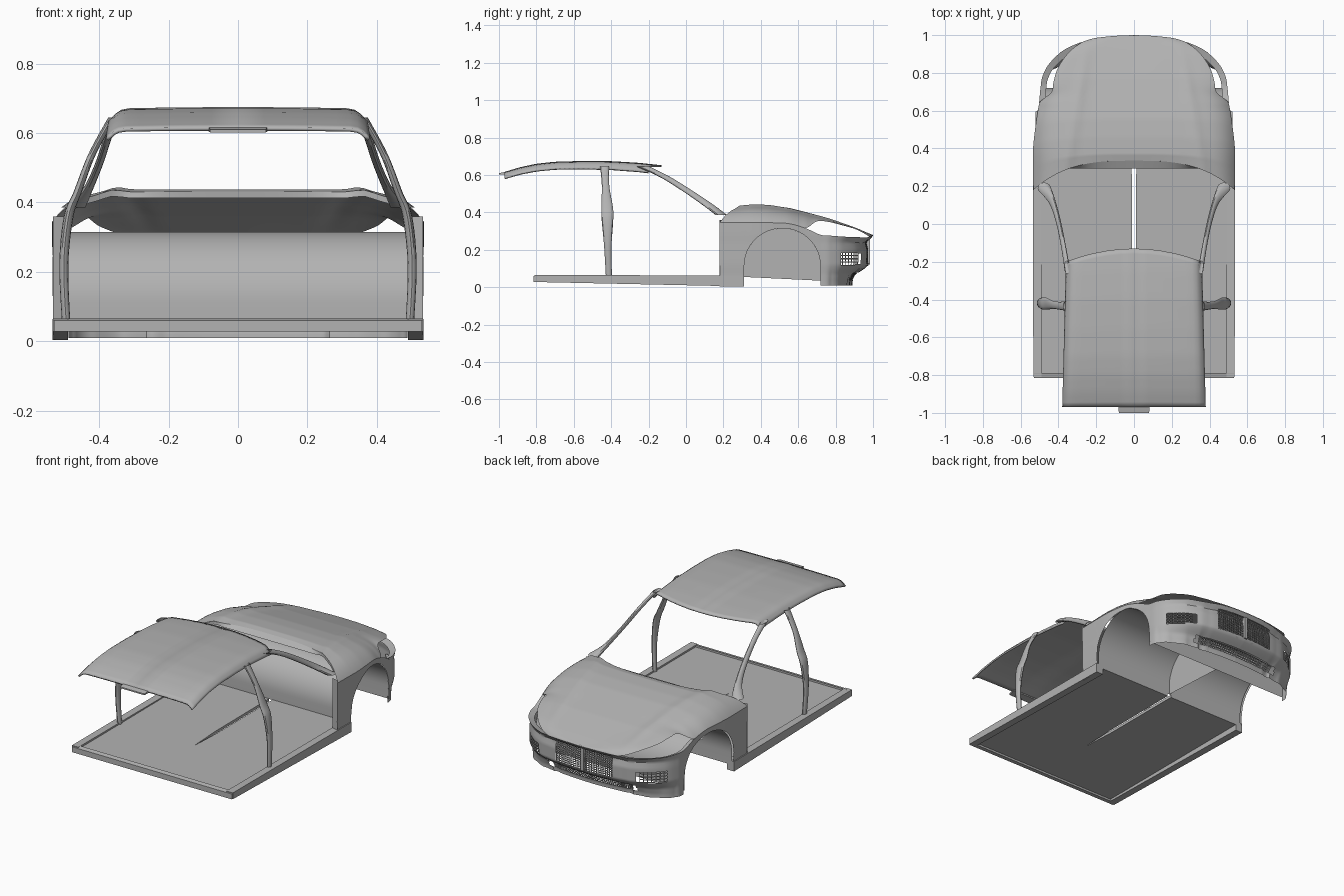
import bpy, bmesh, math
from mathutils import Vector

if "Cube" in bpy.data.objects:
    bpy.data.objects.remove(bpy.data.objects["Cube"])

grey = bpy.data.materials.new("body_grey")
grey.diffuse_color = (0.45, 0.45, 0.45, 1)
grey.use_nodes = True
grey.node_tree.nodes["Principled BSDF"].inputs["Base Color"].default_value = grey.diffuse_color


def finish(name, bm, outward=None, mirror=True, wire=0, solid=0):
    bmesh.ops.remove_doubles(bm, verts=bm.verts, dist=0.0004)
    bm.normal_update()
    if outward is None:
        bmesh.ops.recalc_face_normals(bm, faces=bm.faces)
    else:
        total = sum((f.normal * f.calc_area() for f in bm.faces), Vector())
        if total.dot(Vector(outward)) < 0:
            bmesh.ops.reverse_faces(bm, faces=bm.faces)
    me = bpy.data.meshes.new(name)
    bm.to_mesh(me)
    bm.free()
    me.materials.append(grey)
    ob = bpy.data.objects.new(name, me)
    bpy.context.collection.objects.link(ob)
    bpy.ops.object.select_all(action='DESELECT')
    ob.select_set(True)
    bpy.context.view_layer.objects.active = ob
    bpy.ops.object.shade_smooth_by_angle(angle=math.radians(35))
    if wire:
        w = ob.modifiers.new("bars", 'WIREFRAME')
        w.thickness = wire
    if solid:
        s = ob.modifiers.new("thickness", 'SOLIDIFY')
        s.thickness = solid
    if mirror:
        m = ob.modifiers.new("mirror", 'MIRROR')
        m.merge_threshold = 0.0005
    return ob


def add_grid(bm, fn, us, vs, skip=None):
    rows = [[bm.verts.new(fn(u, v)) for v in vs] for u in us]
    for a, b in zip(rows, rows[1:]):
        for i in range(len(vs) - 1):
            quad = (a[i], b[i], b[i + 1], a[i + 1])
            c = sum((q.co for q in quad), Vector()) / 4
            if not (skip and skip(c)):
                bm.faces.new(quad)


def span(a, b, n):
    return [a + (b - a) * i / n for i in range(n + 1)]


def table(pts, t):
    if t <= pts[0][0]:
        return pts[0][1]
    for (a, p), (b, q) in zip(pts, pts[1:]):
        if t <= b:
            return p + (q - p) * (t - a) / (b - a)
    return pts[-1][1]


def spline(keys, u):
    i = min(int(u), len(keys) - 2)
    t = u - i
    k = [keys[max(0, min(len(keys) - 1, j))] for j in range(i - 1, i + 3)]
    return [0.5 * (2 * b + (c - a) * t + (2 * a - 5 * b + 4 * c - d) * t * t
                   + (3 * b - a - 3 * c + d) * t ** 3) for a, b, c, d in zip(*k)]


def hexa(name, e0, e1, mirror=True):
    """Tapered box; each end is (y, x0, x1, z0, z1)."""
    bm = bmesh.new()
    r = [[bm.verts.new(p) for p in ((x0, y, z0), (x1, y, z0), (x1, y, z1), (x0, y, z1))]
         for y, x0, x1, z0, z1 in (e0, e1)]
    bm.faces.new(r[0])
    bm.faces.new(r[1])
    for i in range(4):
        j = (i + 1) % 4
        bm.faces.new((r[0][i], r[0][j], r[1][j], r[1][i]))
    finish(name, bm, mirror=mirror)


def pillar(name, keys):
    """Sweep an ellipse along (x, y, z, rx, ry) points."""
    bm = bmesh.new()

    def fn(u, a):
        x, y, z, rx, ry = spline(keys, u)
        return (x + rx * math.cos(a), y + ry * math.sin(a), z)
    add_grid(bm, fn, span(0, len(keys) - 1, 6 * (len(keys) - 1)), span(0, math.tau, 12))
    finish(name, bm)


# Plan outline from nose centre to door edge: x, y, lower belt z, upper belt z, hood centre y
KEYS = [(0, 1, .275, .275, .995), (.10, .996, .275, .275, .988), (.19, .987, .272, .272, .975),
        (.24, .978, .268, .272, .96), (.30, .963, .265, .285, .93), (.38, .92, .268, .31, .88),
        (.45, .85, .27, .332, .82), (.485, .78, .275, .35, .76), (.495, .72, .28, .352, .71),
        (.503, .64, .315, .317, .64), (.517, .55, .34, .34, .57), (.53, .45, .345, .345, .48),
        (.535, .38, .345, .345, .41), (.535, .31, .345, .345, .37), (.533, .18, .345, .345, .335)]
INSET = [(0, .112), (.03, .11), (.07, .09), (.1, .045), (.12, .022), (.2, .02), (.24, .03), (.275, 0)]
HOOD = [(.29, .422), (.37, .438), (.46, .432), (.556, .417), (.77, .36), (.93, .305), (1, .279)]
AY, AZ, AR = .515, .11, .205


def skin(u, z, deep=0):
    a, b = spline(KEYS, max(0, u - .02)), spline(KEYS, min(14, u + .02))
    n = Vector((a[1] - b[1], b[0] - a[0])).normalized()
    x, y = spline(KEYS, u)[:2]
    d = table(INSET, z) * (.05 + .95 * n.y ** 2) + deep
    return (max(0, x - n.x * d) if u > 0 else 0, y - n.y * d, z)


def opening(c):
    grille = c.x < .187 and .125 < c.z < .255
    intake = c.x < .29 and c.y > .8 and .035 < c.z < .075
    fog = c.x > .3 and .83 < c.y < .935 and .12 < c.z < .185
    return grille or intake or fog


# Bumper, fender over the wheel arch, and panel behind it
def panel(low):
    def fn(u, v):
        y, top = spline(KEYS, u)[1:3]
        z0 = low(y)
        return skin(u, z0 + (top - z0) * v)
    return fn


bm = bmesh.new()
add_grid(bm, panel(lambda y: .01), span(0, 8, 64), span(0, 1, 27), opening)
add_grid(bm, panel(lambda y: AZ + math.sqrt(max(0, AR ** 2 - (y - AY) ** 2))),
         span(8, 13, 60), span(0, 1, 6))
add_grid(bm, panel(lambda y: .005), span(13, 14, 6), span(0, 1, 16))
finish("bumper_and_fenders", bm, (1, .5, 0))


# Hood with its raised creases
def hood(u, v):
    x, y, zl, zu, yc = spline(KEYS, u)
    gap = max(0, zu - zl)
    x, y = max(0, x - .8 * gap), y - .3 * gap
    t = v * v
    py = y + (yc - y) * (1 - (1 - t) ** 3)
    px = x * (1 - t)
    ridge = .24 + (1 - py) * .17
    bump = .009 * math.exp(-((px - ridge) / .03) ** 2) * min(1, max(0, (.97 - py) * 4)) * min(1, t * 8)
    zc = table(HOOD, yc)
    return (px, py, zu + (zc - zu) * (1 - (1 - t) ** 8) + bump)


bm = bmesh.new()
add_grid(bm, hood, span(0, 14, 84), span(0, 1, 28))
finish("hood", bm, (0, 0, 1))

# Cowl strip behind the hood
def cowl(s, v):
    x, y, z = hood(14, s)
    return (x, y + (min(y, .295) - y) * v, z - .018 * v)


bm = bmesh.new()
add_grid(bm, cowl, span(.3, 1, 16), [0, .5, 1])
finish("cowl", bm, (0, -.3, 1))

# Shelf inside the headlight opening
bm = bmesh.new()
add_grid(bm, lambda u, v: skin(u, spline(KEYS, u)[2] - .012 * v, .03 * v), span(3, 9, 30), [0, .5, 1])
finish("headlight_shelf", bm, (0, 0, 1))

# Grille, lower intake and fog light meshes
for name, us, zs in (("grille_mesh", span(0, 2.02, 14), span(.122, .258, 12)),
                     ("intake_mesh", span(0, 3.9, 26), span(.032, .078, 4)),
                     ("fog_light_mesh", span(4.6, 6.3, 7), span(.117, .188, 4))):
    bm = bmesh.new()
    add_grid(bm, lambda u, z: skin(u, z, .008), us, zs)
    finish(name, bm, (.3, 1, 0), wire=.006)
hexa("grille_centre_bar", (.96, -.01, .01, .122, .258), (.985, -.01, .01, .122, .258), False)

# Wheel liner running across the car, with a wall in the middle
arc = [(AY + AR * math.cos(a), AZ + AR * math.sin(a)) for a in span(0, math.pi, 32)]
arc = [(AY + AR, .035)] + arc + [(AY - AR, .055)]
bm = bmesh.new()
add_grid(bm, lambda i, x: (min(x, skin(9 if arc[i][0] > .6 else 11, .3)[0] - .008), *arc[i]),
         range(len(arc)), span(0, .525, 4))
finish("wheel_liner", bm, (0, 0, 1))
bm = bmesh.new()
bm.faces.new([bm.verts.new((0, y, z)) for y, z in arc])
finish("liner_middle_wall", bm, (1, 0, 0), mirror=False)

# Door jamb
bm = bmesh.new()
add_grid(bm, lambda z, x: (x, .18 + (.533 - x) * .3, z), span(.01, .36, 4), [.49, .533])
finish("door_jamb", bm, (0, -1, 0))

# Roof
ROOF = [(-.975, .615), (-.89, .641), (-.8, .66), (-.7, .671), (-.55, .675), (-.4, .674),
        (-.25, .665), (-.13, .652)]
EDGE = [(0, 0), (.5, .001), (.85, .004), (.91, .009), (.95, .02), (1, .045)]


def roof(s, v):
    yf = -.13 - .07 * s * s
    y = -.97 + (yf + .97) * v
    hw = .38 - .02 * v
    return (hw * s, y, table(ROOF, y) - table(EDGE, s) * (1 - .3 * (1 - v)))


bm = bmesh.new()
add_grid(bm, roof, [0, .2, .4, .6, .75, .85, .91, .95, .975, 1], span(0, 1, 30))
finish("roof", bm, (0, 0, 1), solid=.01)
hexa("roof_rear_tab", (-1, 0, .08, .602, .61), (-.95, 0, .085, .605, .62))

# Pillars
pillar("windscreen_pillar", [(.475, .19, .385, .035, .03), (.435, .125, .435, .016, .03),
                             (.402, .02, .507, .012, .028), (.375, -.11, .588, .012, .028),
                             (.355, -.23, .645, .014, .035)])
pillar("door_pillar", [(.495, -.412, .05, .012, .016), (.502, -.418, .22, .013, .02),
                       (.488, -.42, .36, .014, .031), (.462, -.422, .43, .012, .031),
                       (.42, -.43, .54, .011, .02), (.362, -.435, .645, .012, .024)])

# Floor with its tapering middle slot, and sills
ends = [(-.8, 0, .5, .04, .055), (-.42, 0, .5, .04, .055), (-.2, .011, .5, .04, .056),
        (.31, .012, .5, .04, .057)]
for part, a, b in zip(("rear", "middle", "front"), ends, ends[1:]):
    hexa("floor_" + part, a, b)
hexa("sill", (-.81, .49, .533, .028, .066), (.31, .49, .535, .004, .062))
hexa("floor_rear_edge", (-.815, 0, .53, .028, .06), (-.79, 0, .53, .028, .066))
